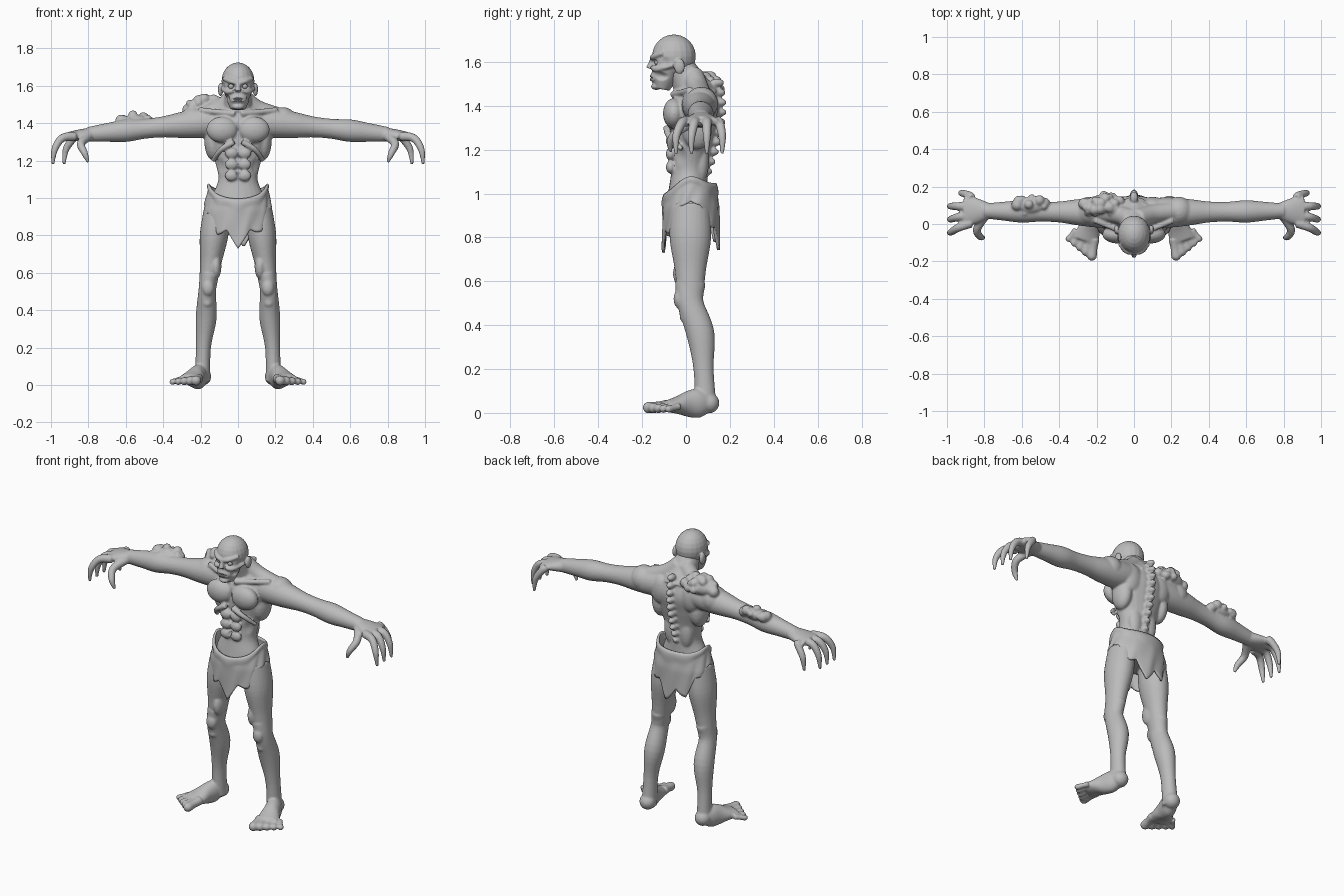
import bpy
import bmesh
import math
import random
from mathutils import Vector, Matrix

random.seed(4)
default_cube = bpy.data.objects.get("Cube")
if default_cube:
    bpy.data.objects.remove(default_cube)

grey = bpy.data.materials.new("plain grey")
grey.use_nodes = True
grey.diffuse_color = (.5, .5, .5, 1)
grey.node_tree.nodes["Principled BSDF"].inputs["Base Color"].default_value = grey.diffuse_color
ACROSS, FORWARD = Vector((1, 0, 0)), Vector((0, 1, 0))


def add_ball(bm, centre, size):
    """Add a sphere, or an ellipsoid when size holds three radii."""
    radii = size if isinstance(size, tuple) else (size, size, size)
    placing = Matrix.Translation(centre) @ Matrix.Diagonal((*radii, 1))
    bmesh.ops.create_uvsphere(bm, u_segments=20, v_segments=12, radius=1, matrix=placing)


def resample(values, steps=5):
    """Smooth a list of numbers or vectors with a Catmull-Rom spline."""
    last = len(values) - 1
    smooth = []
    for i in range(last):
        before, start, end = values[max(i - 1, 0)], values[i], values[i + 1]
        after = values[min(i + 2, last)]
        for step in range(steps):
            t = step / steps
            linear = end - before
            square = before * 2 - start * 5 + end * 4 - after
            cube = (start - end) * 3 + after - before
            smooth.append(start + (linear + (square + cube * t) * t) * (t / 2))
    return smooth + [values[last]]


def add_tube(bm, points, widths, depths=None, side=ACROSS, sides=24):
    """Loft elliptical rings along a smooth path; widths lie along side."""
    path = resample([Vector(point) for point in points])
    wide, deep = resample(widths), resample(depths or widths)
    rings = []
    for i, point in enumerate(path):
        along = (path[min(i + 1, len(path) - 1)] - path[max(i - 1, 0)]).normalized()
        u = (side - along * side.dot(along)).normalized()
        v = along.cross(u)
        ring = []
        for k in range(sides):
            angle = math.tau * k / sides
            offset = u * math.cos(angle) * wide[i] + v * math.sin(angle) * deep[i]
            ring.append(bm.verts.new(point + offset))
        rings.append(ring)
    bridge(bm, rings)
    bm.faces.new(rings[0])
    bm.faces.new(rings[-1])


def bridge(bm, rings):
    for lower, upper in zip(rings, rings[1:]):
        for k in range(len(lower)):
            bm.faces.new((lower[k - 1], lower[k], upper[k], upper[k - 1]))


def add_limb(bm, start, end, widths, depths=None, side=ACROSS):
    """Loft evenly spaced rings along a straight line."""
    start, end = Vector(start), Vector(end)
    count = len(widths) - 1
    points = [start.lerp(end, i / count) for i in range(count + 1)]
    add_tube(bm, points, widths, depths, side)


def mirror_left(bm):
    """Copy everything built so far to the other side."""
    copy = bmesh.ops.duplicate(bm, geom=bm.verts[:] + bm.edges[:] + bm.faces[:])
    verts = [item for item in copy["geom"] if isinstance(item, bmesh.types.BMVert)]
    bmesh.ops.scale(bm, vec=(-1, 1, 1), verts=verts)


def finish(name, bm, voxel=None):
    """Make a smooth object; with a voxel size its parts are fused."""
    bmesh.ops.recalc_face_normals(bm, faces=bm.faces)
    mesh = bpy.data.meshes.new(name)
    bm.to_mesh(mesh)
    bm.free()
    obj = bpy.data.objects.new(name, mesh)
    bpy.context.collection.objects.link(obj)
    if voxel:
        fuse = obj.modifiers.new("fuse", 'REMESH')
        fuse.mode, fuse.voxel_size = 'VOXEL', voxel
        soften = obj.modifiers.new("soften", 'SMOOTH')
        soften.factor, soften.iterations = .5, 4
        depsgraph = bpy.context.evaluated_depsgraph_get()
        obj.data = bpy.data.meshes.new_from_object(obj.evaluated_get(depsgraph))
        obj.modifiers.clear()
    obj.data.materials.clear()
    obj.data.materials.append(grey)
    obj.data.polygons.foreach_set("use_smooth", [True] * len(obj.data.polygons))
    return obj


def press(obj, centre, size, push):
    """Sculpt a soft dent, mirrored when it is off the middle."""
    for vert in obj.data.vertices:
        sign = -1 if vert.co.x < 0 else 1
        here = Vector((abs(vert.co.x), vert.co.y, vert.co.z)) - Vector(centre)
        fall = 1 - sum((here[k] / size[k]) ** 2 for k in range(3))
        if fall > 0:
            vert.co += Vector((push[0] * sign, push[1], push[2])) * fall * fall


body = bmesh.new()

# Arm and hand
add_limb(body, (.1, .06, 1.41), (.8, .07, 1.34), [.08, .08, .07, .056, .053, .06, .05, .04], side=FORWARD)
add_limb(body, (.78, .07, 1.34), (.91, .07, 1.33), [.045, .07, .08], [.037, .032, .022], side=FORWARD)
finger_widths = [.025, .022, .018, .008]
for finger in range(4):
    base, tip = .14 - .045 * finger, .165 - .07 * finger
    reach = .99 if finger else .93
    add_tube(body, [(.87, base, 1.33), (reach - .05, (base + tip) / 2, 1.32),
                    (reach - .01, tip, 1.26), (reach, tip, 1.18)], finger_widths, side=FORWARD)
add_tube(body, [(.8, .04, 1.33), (.84, -.03, 1.29), (.82, -.07, 1.24), (.8, -.07, 1.19)], finger_widths)

# Leg
hip, knee, heel = Vector((.11, .02, .95)), Vector((.165, .02, .5)), Vector((.19, .09, .02))
calf, shin = Vector((.17, .066, .36)), Vector((.185, .08, .2))
thigh_widths = [.07, .076, .057, .045]
add_limb(body, hip, knee, thigh_widths, [1.25 * width for width in thigh_widths])
add_tube(body, [hip.lerp(knee, .8), knee, calf, shin, heel], [.05, .047, .056, .04, .042], [.07, .06, .064, .046, .05])
add_ball(body, knee + Vector((-.005, -.05, .02)), (.033, .027, .045))
add_ball(body, knee + Vector((0, -.02, -.06)), .03)
add_ball(body, hip.lerp(knee, .7) + Vector((-.03, -.03, 0)), (.03, .05, .07))

# Foot and toes
add_ball(body, heel + Vector((0, .015, .025)), .047)
ball_of_foot = Vector((.26, -.09, .03))
add_limb(body, heel + Vector((0, .02, .03)), ball_of_foot, [.035, .046, .05, .062, .067], [.04, .066, .06, .04, .026])
for toe in range(5):
    t = toe / 4
    width = .027 - .01 * t
    base = Vector((.21, -.08, .035)).lerp(Vector((.31, -.03, .03)), t)
    tip = Vector((.225, -.17, .024)).lerp(Vector((.35, -.08, .017)), t)
    add_limb(body, base, tip, [width, width * .85, width])
    add_ball(body, tip, width)

# Muscles of the chest, back, shoulder, flank and upper arm
add_ball(body, centre=(.085, -.055, 1.365), size=(.085, .05, .07))
add_ball(body, centre=(.1, .1, 1.39), size=(.07, .045, .09))
add_ball(body, centre=(.24, .07, 1.41), size=.076)
add_ball(body, centre=(.13, .05, 1.3), size=(.05, .07, .1))
add_ball(body, centre=(.37, .045, 1.395), size=(.08, .035, .035))
add_ball(body, centre=(.05, .07, 1.15), size=(.045, .035, .1))
for row in range(3):
    add_ball(body, centre=(.035, -.07, 1.12 + .06 * row), size=(.036, .022, .03))

# Rib arch, collar bone and slope of the neck
add_tube(body, [(.02, -.09, 1.3), (.09, -.075, 1.26), (.135, -.02, 1.2)], [.015, .015, .012], side=FORWARD)
add_limb(body, (.015, -.06, 1.45), (.21, .02, 1.47), [.016, .015, .016], side=FORWARD)
add_tube(body, [(.02, .03, 1.54), (.1, .055, 1.475), (.23, .07, 1.43)], [.05, .05, .05], side=FORWARD)
mirror_left(body)

# Torso and neck
add_limb(body, (0, 0, .9), (0, .05, 1.5), [.13, .14, .105, .125, .16, .18, .1], [.1, .09, .083, .085, .1, .11, .07])
add_limb(body, (0, .06, 1.42), (0, -.05, 1.62), [.1, .075, .06])

# Spine knobs
for knob in range(10):
    bulge = .088 + .065 * math.sin(math.pi * knob / 13)
    add_ball(body, centre=(0, bulge, 1.1 + .045 * knob), size=(.022, .033, .019))


def add_growth(bm, centre, spread, count):
    """Cover an ellipsoid with random lumps."""
    add_ball(bm, centre, spread)
    for lump in range(count):
        turn, lift = random.uniform(0, math.tau), random.uniform(-.3, 1.4)
        outward = (math.cos(turn) * math.cos(lift), math.sin(turn) * math.cos(lift), math.sin(lift))
        place = [c + s * o for c, s, o in zip(centre, spread, outward)]
        add_ball(bm, place, random.uniform(.018, .032))


# Growths on the right shoulder and elbow
add_growth(body, (-.17, .1, 1.48), (.1, .055, .05), count=30)
add_growth(body, (-.55, .1, 1.41), (.075, .045, .035), count=12)

body = finish("body", body, voxel=.0065)
press(body, centre=(0, -.11, 1.36), size=(.016, .06, .09), push=(0, .025, 0))
press(body, centre=(0, -.09, 1.13), size=(.015, .04, .02), push=(0, .02, 0))
press(body, centre=(.11, -.05, 1.17), size=(.05, .06, .06), push=(-.012, .01, 0))

# Head: brow, cheekbone and ear first, then the middle parts
head = bmesh.new()
add_tube(head, [(.004, -.152, 1.614), (.04, -.145, 1.625), (.078, -.105, 1.64)], [.013, .014, .01], side=FORWARD)
add_tube(head, [(.022, -.155, 1.575), (.055, -.132, 1.568), (.085, -.06, 1.585)], [.009, .014, .01], side=FORWARD)
add_ball(head, centre=(.093, -.03, 1.58), size=(.014, .025, .036))
mirror_left(head)
add_ball(head, centre=(0, -.055, 1.625), size=(.088, .1, .1))
add_limb(head, (0, -.085, 1.61), (0, -.11, 1.475), [.078, .072, .06, .04], [.07, .062, .055, .035])
add_ball(head, centre=(0, -.128, 1.53), size=(.048, .036, .034))
add_ball(head, centre=(0, -.135, 1.488), size=(.032, .025, .016))
add_limb(head, (0, -.15, 1.615), (0, -.168, 1.57), [.012, .013, .015])
head = finish("head", head, voxel=.0045)

# Nose hole, mouth, eye sockets, hollow cheeks and temples
press(head, centre=(0, -.18, 1.56), size=(.013, .03, .012), push=(0, .018, 0))
press(head, centre=(0, -.17, 1.527), size=(.045, .05, .009), push=(0, .014, 0))
press(head, centre=(.036, -.15, 1.597), size=(.026, .04, .019), push=(0, .03, 0))
press(head, centre=(.062, -.12, 1.535), size=(.02, .05, .025), push=(-.012, .01, 0))
press(head, centre=(.095, -.1, 1.6), size=(.03, .035, .03), push=(-.01, 0, 0))

# Eyes and teeth
eyes = bmesh.new()
add_ball(eyes, centre=(.036, -.128, 1.597), size=.015)
mirror_left(eyes)
finish("eyes", eyes)
teeth = bmesh.new()
for tooth in range(-4, 5):
    for height in (1.535, 1.52):
        add_ball(teeth, (tooth * .0085, -.158 + .001 * tooth ** 2, height), (.0045, .006, .008))
finish("teeth", teeth)

# Ragged loincloth: a flared sheet with a torn hem, open over the hips
cloth = bmesh.new()
columns, rows = 96, 14
rings = []
for row in range(rows + 1):
    down, ring = row / rows, []
    for column in range(columns):
        angle = math.tau * column / columns
        across, back = math.cos(angle), math.sin(angle)
        front = max(0, -back)
        tear = abs((9 * column / columns + front / 4) % 1 - .5) * 2
        top = 1.045 + .03 * across ** 6 - .05 * front ** 2
        hem = .965 - .15 * back ** 2 - .085 * tear * abs(back)
        height = top + (hem - top) * down
        flare = max(0, min(1, (1.06 - height) * 8))
        fold = .008 * math.exp(-(10 * down - 1) ** 2) + .004 * math.sin(angle * 11 + 5 * down) * down
        wide, deep = .152 + .028 * flare + fold, .106 + .018 * flare + fold
        ring.append(cloth.verts.new((wide * across, .022 + deep * back, height)))
    rings.append(ring)
bridge(cloth, rings)
cloth = finish("loincloth", cloth)
thickness = cloth.modifiers.new("thickness", 'SOLIDIFY')
thickness.thickness, thickness.offset = .012, 0
